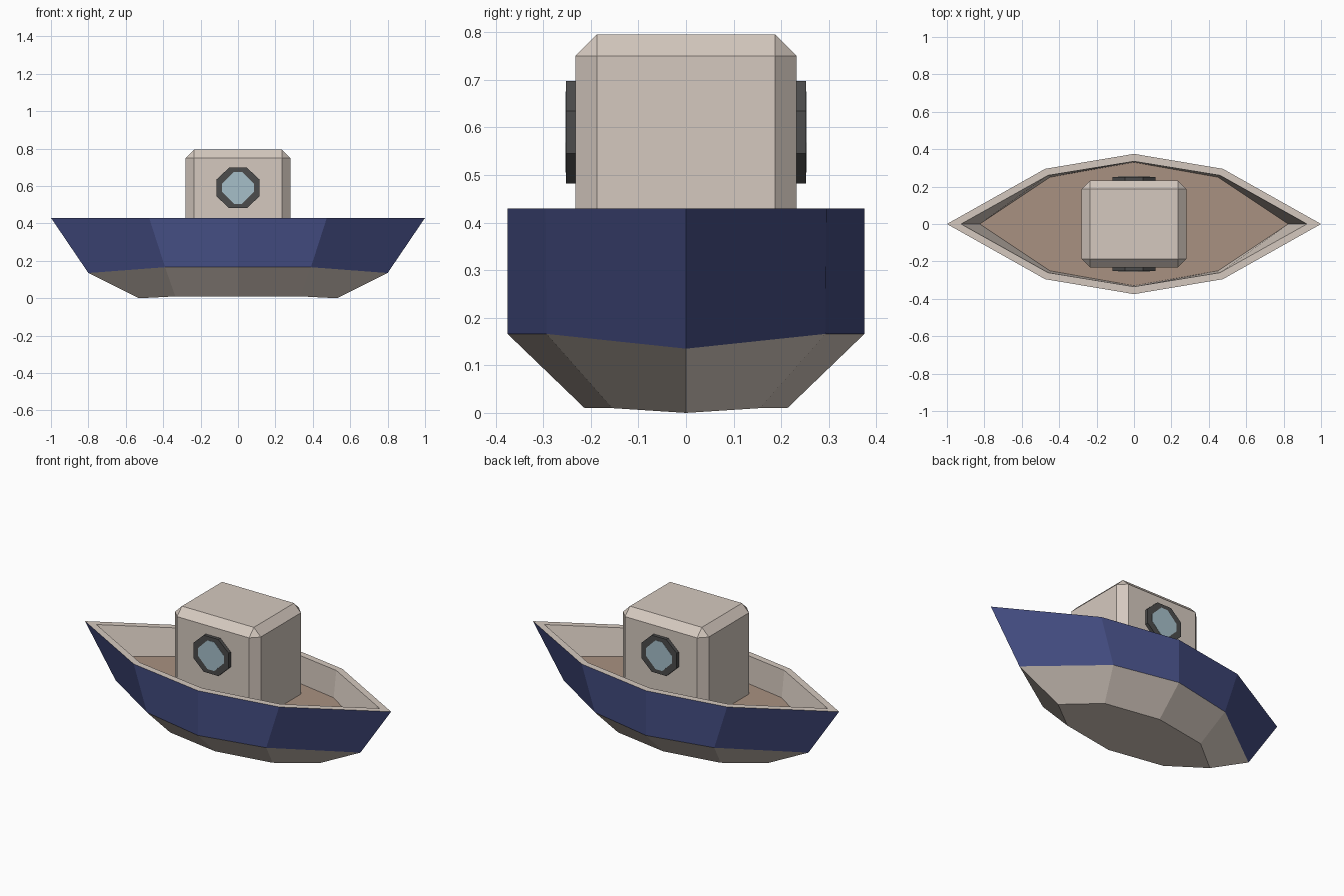
import bpy, bmesh, math

if "Cube" in bpy.data.objects:
    bpy.data.objects.remove(bpy.data.objects["Cube"])


def material(name, r, g, b):
    lin = [(c / 255 / 12.92) if c < 11 else ((c / 255 + 0.055) / 1.055) ** 2.4 for c in (r, g, b)]
    m = bpy.data.materials.new(name)
    m.diffuse_color = (*lin, 1)
    m.use_nodes = True
    m.node_tree.nodes["Principled BSDF"].inputs["Base Color"].default_value = m.diffuse_color
    return m


cream = material("cream", 213, 201, 191)
navy = material("navy", 69, 78, 132)
wood = material("wood", 169, 145, 129)
charcoal = material("charcoal", 76, 76, 76)
glass_blue = material("glass blue", 166, 191, 201)


def finish(name, bm, mats):
    bmesh.ops.recalc_face_normals(bm, faces=bm.faces[:])
    me = bpy.data.meshes.new(name)
    bm.to_mesh(me)
    bm.free()
    for m in mats:
        me.materials.append(m)
    ob = bpy.data.objects.new(name, me)
    bpy.context.collection.objects.link(ob)
    return ob


def eight_ring(bm, tip, tip_z, shoulder_x, shoulder_y, mid_y, z):
    """Boat-shaped ring mirrored from its tip, shoulder and middle."""
    sx, sy = shoulder_x, shoulder_y
    pts = [(tip, 0, tip_z), (sx, sy, z), (0, mid_y, z), (-sx, sy, z),
           (-tip, 0, tip_z), (-sx, -sy, z), (0, -mid_y, z), (sx, -sy, z)]
    return [bm.verts.new(p) for p in pts]


def bridge(bm, a, b, mat):
    n = len(a)
    for i in range(n):
        j = (i + 1) % n
        bm.faces.new((a[i], a[j], b[j], b[i])).material_index = mat


# Hull: rings from the keel, up the outside, over the rim and down to the floor
bm = bmesh.new()
keel = eight_ring(bm, 0.53, 0.0, 0.335, 0.155, 0.213, 0.01)
chine = eight_ring(bm, 0.80, 0.135, 0.39, 0.293, 0.375, 0.166)
rim = eight_ring(bm, 1.0, 0.43, 0.475, 0.295, 0.375, 0.43)
lip = eight_ring(bm, 0.925, 0.43, 0.46, 0.26, 0.335, 0.43)
floor = eight_ring(bm, 0.825, 0.27, 0.45, 0.25, 0.33, 0.27)
bm.faces.new(keel)
for a, b, mat in ((keel, chine, 0), (chine, rim, 1), (rim, lip, 0), (lip, floor, 0)):
    bridge(bm, a, b, mat)
bm.faces.new(floor).material_index = 2
finish("hull", bm, [cream, navy, wood])

# Cabin: chamfered box standing on the floor
bm = bmesh.new()
bmesh.ops.create_cube(bm, size=1)
for v in bm.verts:
    v.co = (v.co.x * 0.56, v.co.y * 0.465, 0.795 if v.co.z > 0 else 0.268)
edges = [e for e in bm.edges if max(v.co.z for v in e.verts) > 0.5]
bmesh.ops.bevel(bm, geom=edges, offset=0.045, segments=1, affect='EDGES', profile=0.5)
finish("cabin", bm, [cream])


def octagon_plate(name, half, flat, y0, y1, mat):
    """Eight-sided plate facing the y direction, centred on the window."""
    bm = bmesh.new()
    h, f = half, flat
    pts = [(h, -f), (h, f), (f, h), (-f, h), (-h, f), (-h, -f), (-f, -h), (f, -h)]
    a, b = ([bm.verts.new((x, y, 0.59 + z)) for x, z in pts] for y in (y0, y1))
    bm.faces.new(a)
    bm.faces.new(b)
    bridge(bm, a, b, 0)
    return finish(name, bm, [mat])


# Round windows on both sides
for side, s in (("front", -1), ("back", 1)):
    frame = octagon_plate(side + "_window_frame", 0.108, 0.0445, s * 0.23, s * 0.252, charcoal)
    for v in frame.data.vertices:
        v.co.x *= 1.07
    octagon_plate(side + "_window_glass", 0.085, 0.022, s * 0.248, s * 0.2535, glass_blue)
